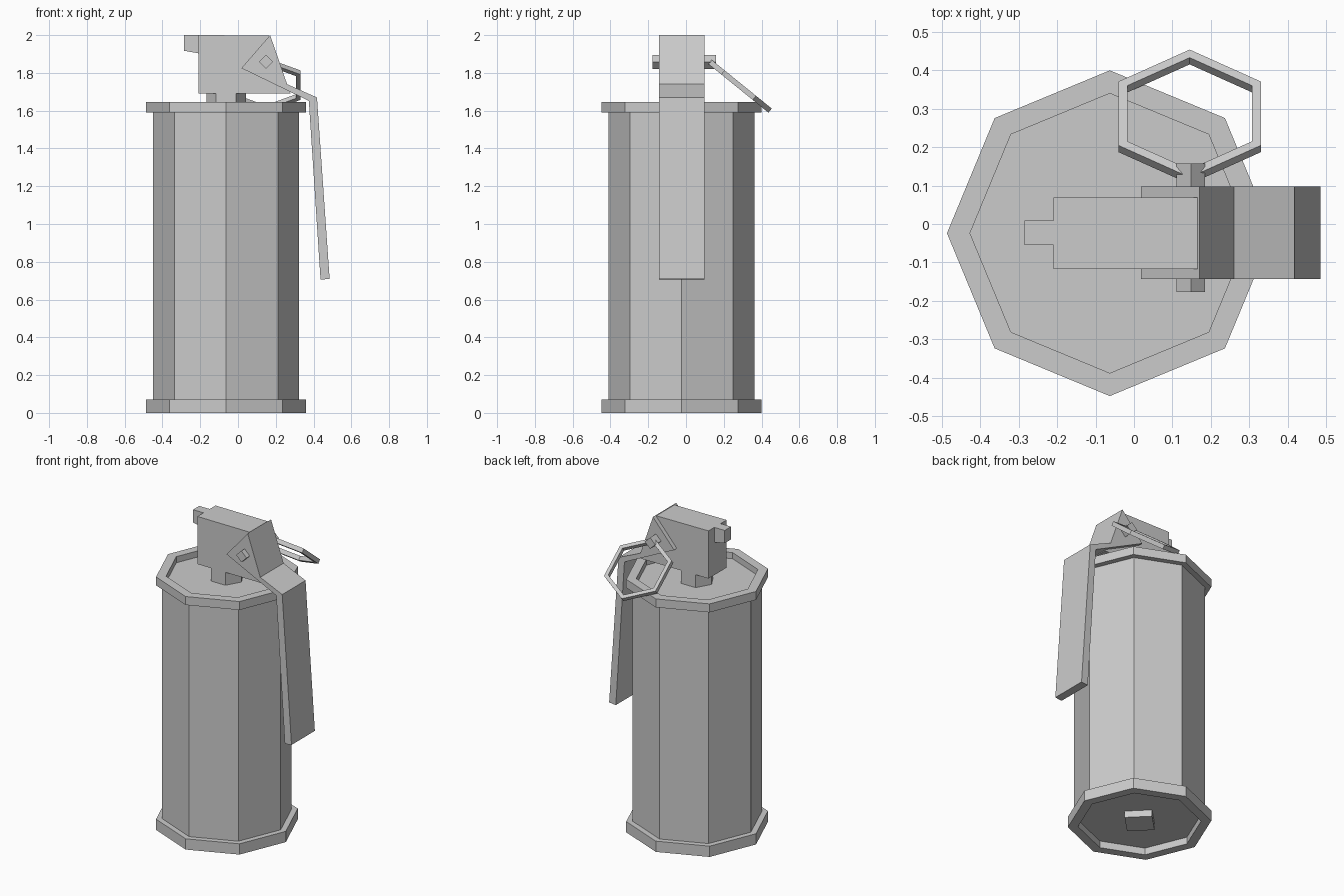
import bpy
import bmesh
from math import cos, sin, tau, radians
from mathutils import Matrix

cube = bpy.data.objects.get("Cube")
if cube:
    bpy.data.objects.remove(cube, do_unlink=True)

grey = bpy.data.materials.new("plain grey")
grey.use_nodes = True
grey.diffuse_color = (0.6, 0.6, 0.6, 1)
grey.node_tree.nodes["Principled BSDF"].inputs["Base Color"].default_value = (0.6, 0.6, 0.6, 1)

CX, CY = -0.063, -0.024  # axis of the canister


def finish(name, bm, matrix=None):
    bmesh.ops.recalc_face_normals(bm, faces=bm.faces)
    mesh = bpy.data.meshes.new(name)
    bm.to_mesh(mesh)
    bm.free()
    mesh.materials.append(grey)
    obj = bpy.data.objects.new(name, mesh)
    if matrix:
        obj.matrix_world = matrix
    bpy.context.collection.objects.link(obj)
    return obj


def prism(name, sides, radius, z0, z1, matrix=None):
    """Closed upright prism with a corner on +x."""
    bm = bmesh.new()
    bmesh.ops.create_cone(bm, cap_ends=True, segments=sides, radius1=radius,
                          radius2=radius, depth=z1 - z0)
    # put the first corner exactly on the x axis
    for i, v in enumerate(sorted(bm.verts, key=lambda v: v.index)):
        a = tau * (i // 2) / sides
        v.co.x, v.co.y = radius * cos(a), radius * sin(a)
        v.co.z += (z0 + z1) / 2
    return finish(name, bm, matrix)


def band(name, sides, inner, outer, z0, z1, matrix=None):
    """Flat-sided ring with a rectangular section."""
    bm = bmesh.new()
    section = [(inner, z0), (outer, z0), (outer, z1), (inner, z1)]
    loops = [[bm.verts.new((r * cos(tau * i / sides), r * sin(tau * i / sides), z))
              for r, z in section] for i in range(sides)]
    for i in range(sides):
        a, b = loops[i], loops[(i + 1) % sides]
        for j in range(4):
            k = (j + 1) % 4
            bm.faces.new((a[j], b[j], b[k], a[k]))
    return finish(name, bm, matrix)


def side_profile(name, points, y0, y1):
    """Outline in the xz plane, extruded from y0 to y1."""
    bm = bmesh.new()
    face = bm.faces.new([bm.verts.new((x, y0, z)) for x, z in points])
    result = bmesh.ops.extrude_face_region(bm, geom=[face])
    moved = [g for g in result["geom"] if isinstance(g, bmesh.types.BMVert)]
    bmesh.ops.translate(bm, verts=moved, vec=(0, y1 - y0, 0))
    return finish(name, bm)


axis = Matrix.Translation((CX, CY, 0))

# Canister with raised rims, recessed ends and a square plug underneath
prism("canister_body", 8, 0.387, 0.045, 1.605, axis)
band("bottom_rim", 8, 0.364, 0.424, 0, 0.07, axis)
band("top_rim", 8, 0.364, 0.424, 1.59, 1.645, axis)
prism("bottom_plug", 4, 0.115, 0.002, 0.05, axis)
prism("neck", 6, 0.105, 1.60, 1.70, axis)

# Fuse head with a small tab on the side away from the lever
side_profile("fuse_head", [(-0.21, 1.69), (0.28, 1.69), (0.24, 1.76),
                           (0.165, 1.998), (-0.21, 2.0)], -0.117, 0.069)
side_profile("head_tab", [(-0.285, 1.917), (-0.2, 1.902), (-0.2, 2.0),
                          (-0.285, 2.0)], -0.055, 0.009)

# Safety lever, bent down along the body
side_profile("safety_lever", [(0.018, 1.825), (0.17, 2.0), (0.26, 1.74), (0.418, 1.67),
                              (0.485, 0.71), (0.437, 0.705), (0.375, 1.652)], -0.143, 0.097)

# Cross pin and the pull ring hanging from it
pin_place = Matrix.Translation((0.148, 0, 1.858)) @ Matrix.Rotation(radians(90), 4, "X")
prism("cross_pin", 4, 0.037, -0.158, 0.177, pin_place)
ring_place = (Matrix.Translation((0.145, 0.279, 1.735))
              @ Matrix.Rotation(radians(-39), 4, "X")
              @ Matrix.Rotation(radians(90), 4, "Z"))
band("pull_ring", 6, 0.187, 0.214, -0.014, 0.014, ring_place)
